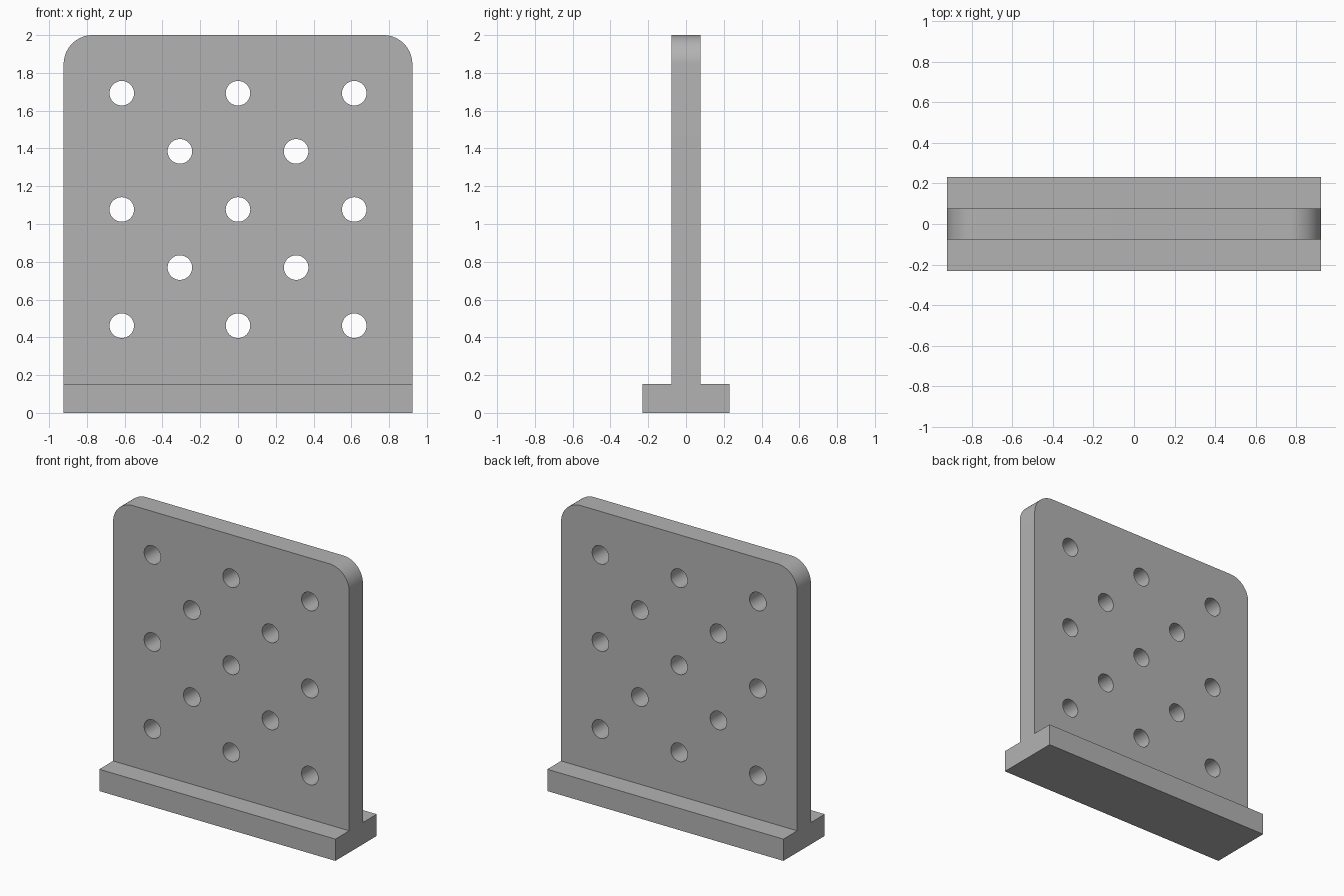
import bpy, bmesh, math
from mathutils import Matrix, Vector

cube = bpy.data.objects.get("Cube")
if cube:
    bpy.data.objects.remove(cube, do_unlink=True)

U = 2 / 13                       # design module: plate thickness
HALF_W, HEIGHT = 6 * U, 13 * U
HOLE_R = 0.065

grey = bpy.data.materials.new("plain grey")
grey.use_nodes = True
colour = (0.45, 0.45, 0.45, 1)
grey.diffuse_color = colour
grey.node_tree.nodes["Principled BSDF"].inputs["Base Color"].default_value = colour


def make_object(name, bm):
    bmesh.ops.recalc_face_normals(bm, faces=bm.faces)
    mesh = bpy.data.meshes.new(name)
    bm.to_mesh(mesh)
    bm.free()
    mesh.materials.append(grey)
    obj = bpy.data.objects.new(name, mesh)
    bpy.context.collection.objects.link(obj)
    return obj


# Upright plate on a foot: inverted T section swept across the width
half = [(1.5 * U, 0), (1.5 * U, U), (0.5 * U, U), (0.5 * U, HEIGHT)]
section = half + [(-y, z) for y, z in reversed(half)]
bm = bmesh.new()
face = bm.faces.new([bm.verts.new((-HALF_W, y, z)) for y, z in section])
swept = bmesh.ops.extrude_face_region(bm, geom=[face])["geom"]
bmesh.ops.translate(bm, vec=Vector((2 * HALF_W, 0, 0)),
                    verts=[v for v in swept if isinstance(v, bmesh.types.BMVert)])

# Rounded top corners
corners = [e for e in bm.edges
           if all(v.co.z > HEIGHT - 0.01 for v in e.verts)
           and abs(e.verts[0].co.x - e.verts[1].co.x) < 0.01]
bmesh.ops.bevel(bm, geom=corners, offset=U, offset_type='OFFSET',
                segments=16, profile=0.5, affect='EDGES')
plate = make_object("perforated_plate_with_foot", bm)

# Staggered holes: a square grid plus the centres of its cells
holes = [(x, z) for x in (-4, 0, 4) for z in (3, 7, 11)]
holes += [(x, z) for x in (-2, 2) for z in (5, 9)]
bm = bmesh.new()
for x, z in holes:
    bmesh.ops.create_cone(
        bm, cap_ends=True, segments=48, radius1=HOLE_R, radius2=HOLE_R, depth=2 * U,
        matrix=Matrix.Translation((x * U, 0, z * U)) @ Matrix.Rotation(math.pi / 2, 4, 'X'))
cutter = make_object("hole_cutter", bm)
cutter.hide_render = True

cut = plate.modifiers.new("holes", 'BOOLEAN')
cut.operation = 'DIFFERENCE'
cut.solver = 'EXACT'
cut.object = cutter

bpy.ops.object.select_all(action='DESELECT')
plate.select_set(True)
bpy.context.view_layer.objects.active = plate
bpy.ops.object.modifier_apply(modifier=cut.name)
bpy.data.objects.remove(cutter, do_unlink=True)
bpy.ops.object.shade_smooth_by_angle(angle=math.radians(30))
